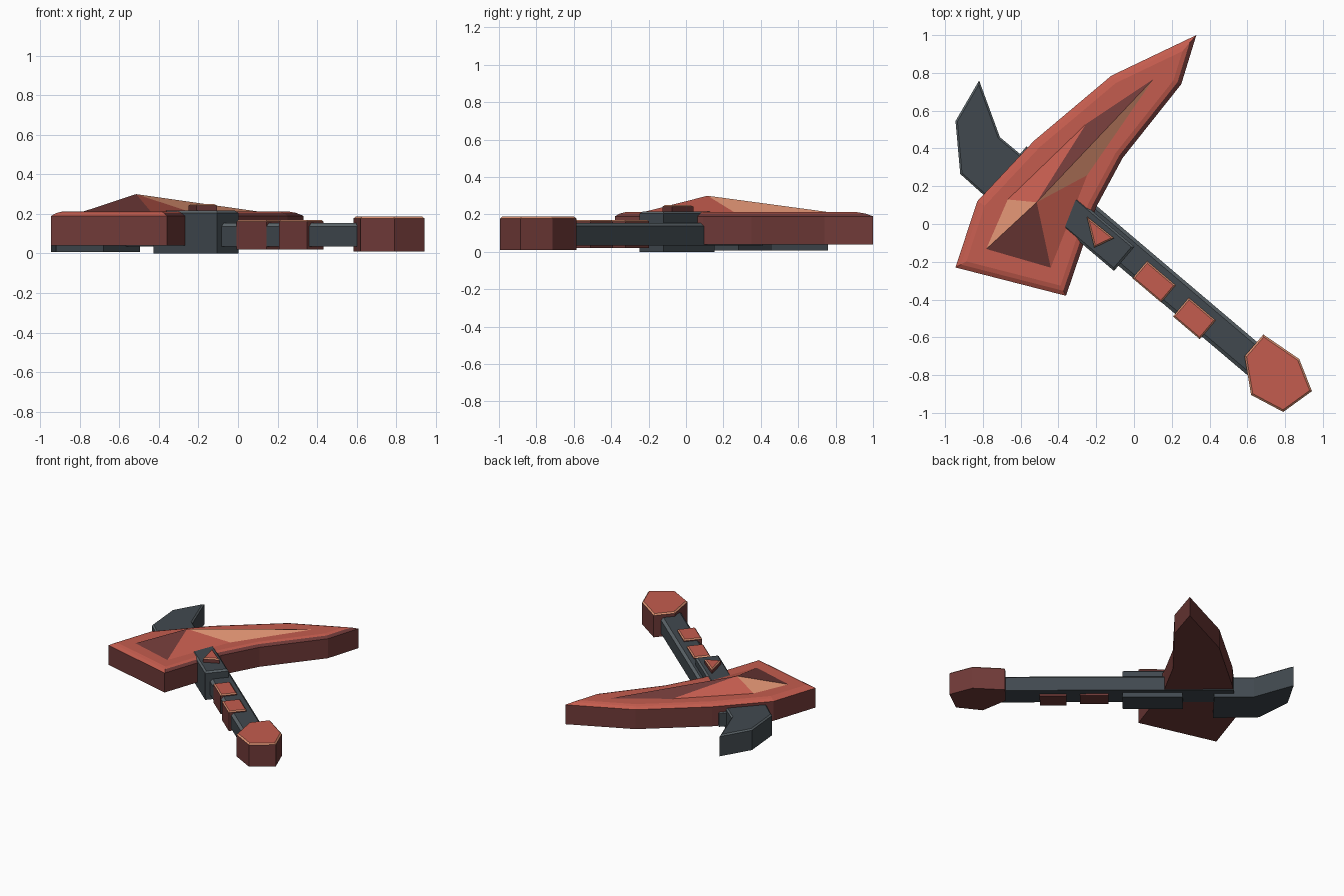
import bpy, bmesh, math
from mathutils import Vector

if "Cube" in bpy.data.objects:
    bpy.data.objects.remove(bpy.data.objects["Cube"])


def srgb(r, g, b):
    lin = [((c / 255 + 0.055) / 1.055) ** 2.4 for c in (r, g, b)]
    return (*lin, 1.0)


def material(name, rgb):
    m = bpy.data.materials.new(name)
    m.diffuse_color = srgb(*rgb)
    m.use_nodes = True
    m.node_tree.nodes["Principled BSDF"].inputs["Base Color"].default_value = m.diffuse_color
    return m


RED = material("red", (196, 92, 78))
DARK = material("dark red", (112, 58, 56))
PEACH = material("peach", (222, 146, 114))
GREY = material("slate grey", (65, 73, 79))
PALE = material("edge grey", (92, 101, 106))

# Handle frame: u runs towards the pommel, v across it
ANGLE = math.radians(-40.3)
U = Vector((math.cos(ANGLE), math.sin(ANGLE)))
V = Vector((-U.y, U.x))


def box_outline(u0, u1, v0, v1):
    return [tuple(U * u + V * v) for u, v in ((u0, v0), (u1, v0), (u1, v1), (u0, v1))]


def inset(pts, d):
    """Offset a counter-clockwise outline inwards by d with mitred corners."""
    out = []
    for i, p in enumerate(pts):
        p = Vector(p)
        a = (p - Vector(pts[i - 1])).normalized()
        b = (Vector(pts[(i + 1) % len(pts)]) - p).normalized()
        na, nb = Vector((-a.y, a.x)), Vector((-b.y, b.x))
        out.append(p + (na + nb) * (d / (1 + na.dot(nb))))
    return out


def make_object(name, bm, mats):
    bmesh.ops.recalc_face_normals(bm, faces=bm.faces[:])
    me = bpy.data.meshes.new(name)
    bm.to_mesh(me)
    bm.free()
    for m in mats:
        me.materials.append(m)
    ob = bpy.data.objects.new(name, me)
    bpy.context.collection.objects.link(ob)
    return ob


def prism(name, pts, levels, mats):
    """Stack outline rings (inset, z); mats are wall, edge and top."""
    bm = bmesh.new()
    rings = [[bm.verts.new((p[0], p[1], z)) for p in inset(pts, d)] for d, z in levels]
    n = len(pts)
    bm.faces.new(rings[0])
    for k in range(len(rings) - 1):
        for i in range(n):
            j = (i + 1) % n
            f = bm.faces.new((rings[k][i], rings[k][j], rings[k + 1][j], rings[k + 1][i]))
            f.material_index = 0 if k == 0 else 1
    bm.faces.new(rings[-1]).material_index = 2
    return make_object(name, bm, mats)


def block(name, pts, z0, z1, mats, b=0.012):
    return prism(name, pts, [(0, z0), (0, z1 - b), (b, z1)], mats)


GREYS = (GREY, PALE, GREY)
REDS = (DARK, PEACH, RED)

# Blade slab with a two-step rim
blade_pts = [(-0.945, -0.23), (-0.36, -0.38), (-0.2, 0.09), (-0.06, 0.35),
             (0.25, 0.74), (0.33, 1.0), (-0.12, 0.785), (-0.53, 0.44), (-0.83, 0.12)]
blade = prism("blade", blade_pts, [(0, 0.04), (0, 0.19), (0.022, 0.205), (0.045, 0.212)],
              (DARK, RED, RED))
# Outer rim step on the right-hand edge is dark
for f in blade.data.polygons:
    if f.material_index == 1 and f.normal.x > 0.2 and f.center.z < 0.2:
        f.material_index = 0

# Faceted gem-like ridge on top of the blade
base = [(-0.785, -0.135), (-0.44, -0.235), (-0.245, 0.26), (0.11, 0.775), (-0.25, 0.535), (-0.67, 0.13)]
bm = bmesh.new()
low = [bm.verts.new((x, y, 0.211)) for x, y in base]
peak = bm.verts.new((-0.515, 0.115, 0.3))
for i in range(6):
    f = bm.faces.new((low[i], low[(i + 1) % 6], peak))
    f.material_index = i % 3
bm.faces.new(low[::-1])
make_object("blade_ridge", bm, (DARK, RED, PEACH))

# Handle running under the blade
block("handle", box_outline(-0.70, 0.98, -0.222, -0.055), 0.035, 0.155, GREYS, 0.018)

# Collar joining handle and blade, with its triangular stud
block("collar", box_outline(-0.34, 0.08, -0.258, -0.09), 0.0, 0.216, GREYS)
block("collar_stud", [(-0.25, 0.04), (-0.21, -0.125), (-0.105, -0.075)], 0.2, 0.25, REDS, 0.008)

# Grip plates
block("grip_plate_1", box_outline(0.18, 0.378, -0.224, -0.105), 0.02, 0.17, REDS, 0.008)
block("grip_plate_2", box_outline(0.474, 0.66, -0.24, -0.11), 0.02, 0.17, REDS, 0.008)

# Hexagonal pommel
block("pommel", [(0.585, -0.70), (0.62, -0.905), (0.79, -0.995), (0.942, -0.885),
                 (0.875, -0.715), (0.685, -0.585)], 0.01, 0.188, REDS, 0.01)

# Curved rear spike
block("rear_spike", [(-0.82, 0.76), (-0.945, 0.545), (-0.92, 0.265), (-0.68, 0.05),
                     (-0.495, 0.28), (-0.71, 0.46)], 0.008, 0.17, GREYS, 0.01)
